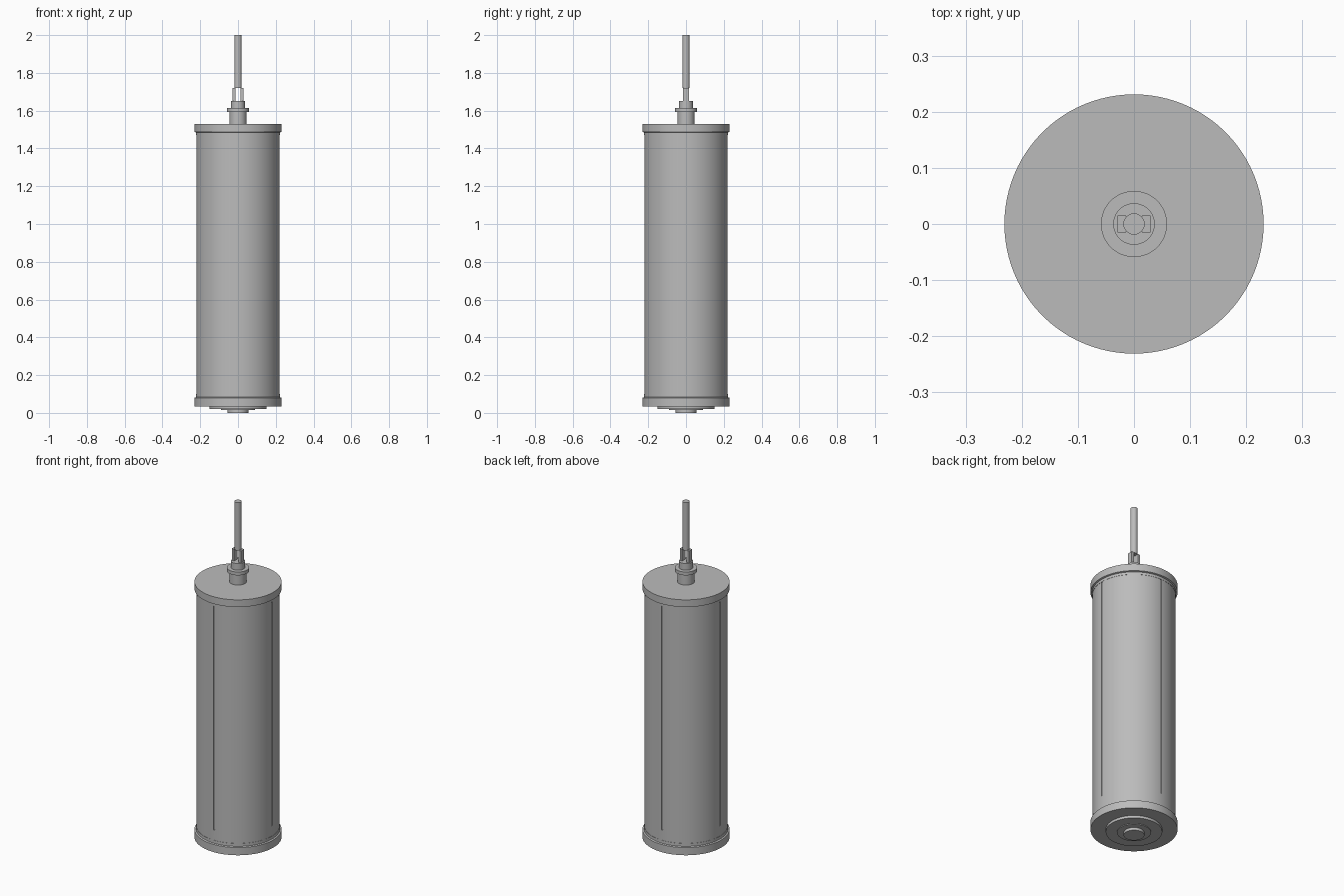
import bpy
import math

if "Cube" in bpy.data.objects:
    bpy.data.objects.remove(bpy.data.objects["Cube"], do_unlink=True)

# One plain grey for everything
grey = bpy.data.materials.new("plain_grey")
grey.use_nodes = True
COLOUR = (0.5, 0.5, 0.5, 1)
grey.diffuse_color = COLOUR
grey.node_tree.nodes["Principled BSDF"].inputs["Base Color"].default_value = COLOUR


def finish(obj, name):
    obj.name = name
    obj.data.materials.clear()
    obj.data.materials.append(grey)
    return obj


def smooth(obj):
    bpy.ops.object.select_all(action="DESELECT")
    obj.select_set(True)
    bpy.context.view_layer.objects.active = obj
    bpy.ops.object.shade_smooth_by_angle(angle=math.radians(30))


def lathe(name, profile, sides=96):
    """Closed solid turned about z; profile runs bottom to top as (radius, z)."""
    verts = [(r * math.cos(2 * math.pi * i / sides), r * math.sin(2 * math.pi * i / sides), z)
             for r, z in profile for i in range(sides)]
    faces = [(k * sides + i, k * sides + (i + 1) % sides,
              (k + 1) * sides + (i + 1) % sides, (k + 1) * sides + i)
             for k in range(len(profile) - 1) for i in range(sides)]
    last = (len(profile) - 1) * sides
    faces += [tuple(reversed(range(sides))), tuple(range(last, last + sides))]
    mesh = bpy.data.meshes.new(name)
    mesh.from_pydata(verts, [], faces)
    obj = bpy.data.objects.new(name, mesh)
    bpy.context.collection.objects.link(obj)
    finish(obj, name)
    smooth(obj)
    return obj


def box(name, centre, size):
    bpy.ops.mesh.primitive_cube_add(size=1, location=centre)
    obj = bpy.context.object
    obj.scale = size
    bpy.ops.object.transform_apply(location=True, rotation=True, scale=True)
    return finish(obj, name)


# Cylindrical body with four narrow vertical grooves
BODY_R = 0.221
body = lathe("body", [(BODY_R, 0.06), (BODY_R, 1.51)])
for i in range(4):
    a = i * math.pi / 2
    along = i % 2 == 0
    cutter = box(f"groove_cutter_{i + 1}",
                 (BODY_R * math.cos(a), BODY_R * math.sin(a), 0.815),
                 (0.008, 0.01, 1.31) if along else (0.01, 0.008, 1.31))
    cutter.hide_render = True
    cutter.hide_set(True)
    cutter.display_type = "WIRE"
    cut = body.modifiers.new(cutter.name, "BOOLEAN")
    cut.operation = "DIFFERENCE"
    cut.solver = "EXACT"
    cut.object = cutter
bpy.context.view_layer.objects.active = body
for name in [m.name for m in body.modifiers if m.type == "BOOLEAN"]:
    cutter = body.modifiers[name].object
    bpy.ops.object.modifier_apply(modifier=name)
    bpy.data.objects.remove(cutter, do_unlink=True)
smooth(body)

# End caps with a small tapered lip against the body
lathe("bottom_cap", [(0.231, 0.035), (0.231, 0.08), (0.2225, 0.083), (0.2225, 0.1)])
lathe("top_cap", [(0.2225, 1.47), (0.2225, 1.485), (0.231, 1.488), (0.231, 1.53)])

# Base plate and foot button
lathe("base_plate", [(0.09, 0.016), (0.09, 0.02), (0.15, 0.02), (0.15, 0.036)])
lathe("foot_button", [(0.055, 0.0), (0.055, 0.02)], 48)

# Neck, flange and collar
lathe("neck", [(0.045, 1.52), (0.045, 1.6)], 48)
lathe("neck_flange", [(0.059, 1.593), (0.059, 1.613)], 48)
lathe("collar", [(0.037, 1.61), (0.037, 1.652)], 48)

# Two prongs carrying the rod
for side, label in ((1, "left"), (-1, "right")):
    box(f"{label}_prong", (side * 0.022, 0, 1.684), (0.015, 0.031, 0.074))
lathe("rod", [(0.019, 1.72), (0.019, 2.0)], 32)
